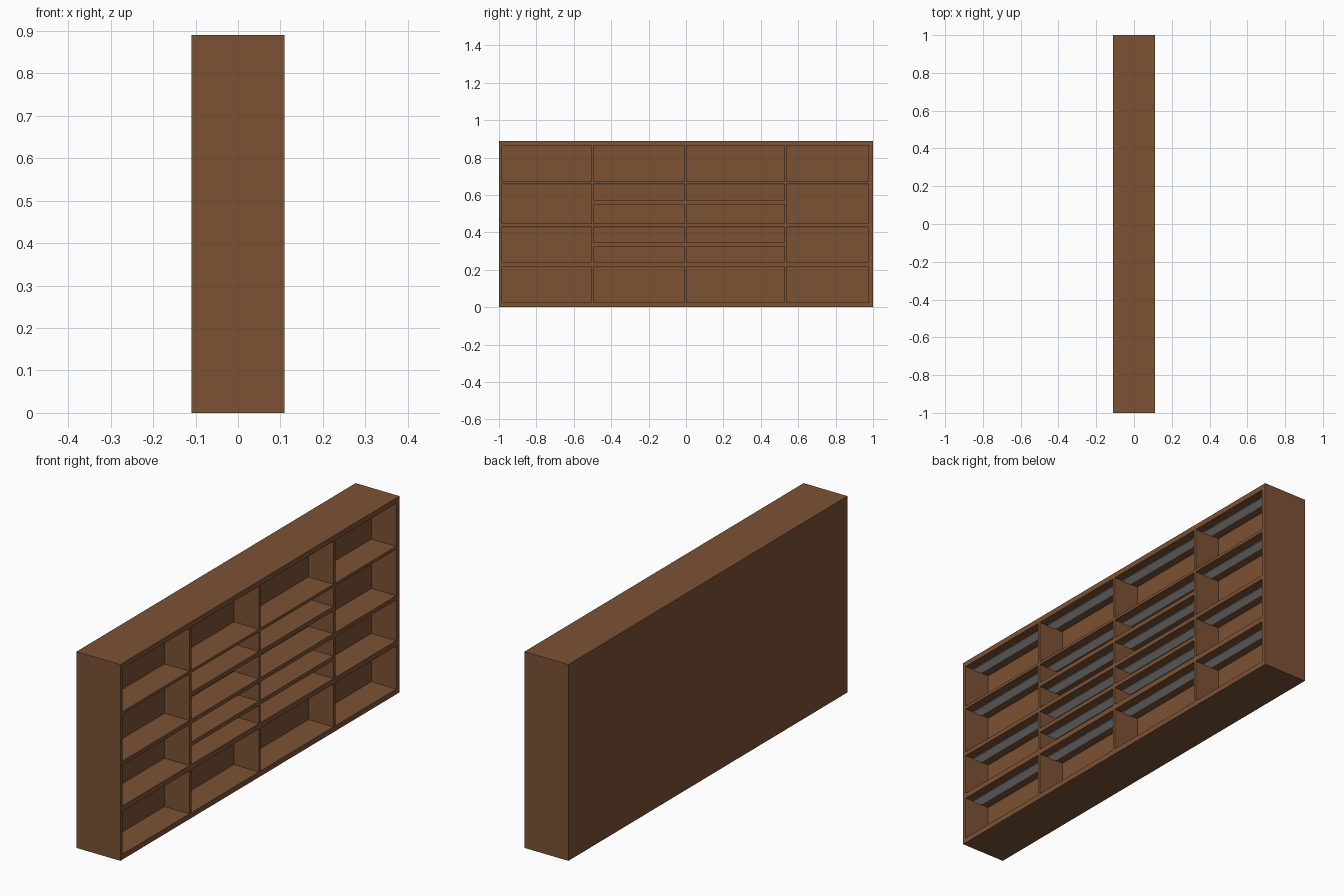
import bpy, bmesh
from mathutils import Matrix, Vector

if "Cube" in bpy.data.objects:
    bpy.data.objects.remove(bpy.data.objects["Cube"])


def material(name, color):
    m = bpy.data.materials.new(name)
    m.diffuse_color = color
    m.use_nodes = True
    m.node_tree.nodes["Principled BSDF"].inputs["Base Color"].default_value = m.diffuse_color
    return m


def boxes(name, spans, mat=None):
    """One object made of axis-aligned boxes given as (min corner, max corner)."""
    bm = bmesh.new()
    for lo, hi in spans:
        lo, hi = Vector(lo), Vector(hi)
        bmesh.ops.create_cube(
            bm, size=1,
            matrix=Matrix.Translation((lo + hi) / 2) @ Matrix.Diagonal((*(hi - lo), 1)))
    me = bpy.data.meshes.new(name)
    bm.to_mesh(me)
    bm.free()
    ob = bpy.data.objects.new(name, me)
    bpy.context.collection.objects.link(ob)
    if mat:
        me.materials.append(mat)
    return ob


wood = material("brown_wood", (0.2, 0.085, 0.035, 1))

# Layout of the compartments: bays along y, openings along z
FRONT, BACK = 0.11, -0.015
bays = [(-0.983, -0.505), (-0.492, -0.007), (0.004, 0.527), (0.54, 0.977)]
tall = [(0.024, 0.219), (0.243, 0.428), (0.447, 0.658), (0.671, 0.866)]
split = [(0.024, 0.219), (0.243, 0.326), (0.345, 0.428),
         (0.447, 0.55), (0.57, 0.658), (0.671, 0.866)]
cells = [(y, z) for y, rows in zip(bays, (tall, split, split, tall)) for z in rows]

# Shelf carcass with every compartment cut out of its open side
carcass = boxes("shelf_carcass", [((-0.11, -1, 0), (0.11, 1, 0.89))], wood)
cutter = boxes("compartment_cutter",
               [((BACK, y0, z0), (FRONT + 0.05, y1, z1))
                for (y0, y1), (z0, z1) in cells], wood)
cutter.hide_render = True
cutter.hide_viewport = True
cut = carcass.modifiers.new("compartments", 'BOOLEAN')
cut.operation = 'DIFFERENCE'
cut.solver = 'EXACT'
cut.object = cutter

# Grey light strips under the ceiling of each compartment
boxes("light_strips",
      [((0.025, y0, z1 - 0.002), (0.068, y1, z1 + 0.001))
       for (y0, y1), (z0, z1) in cells])
